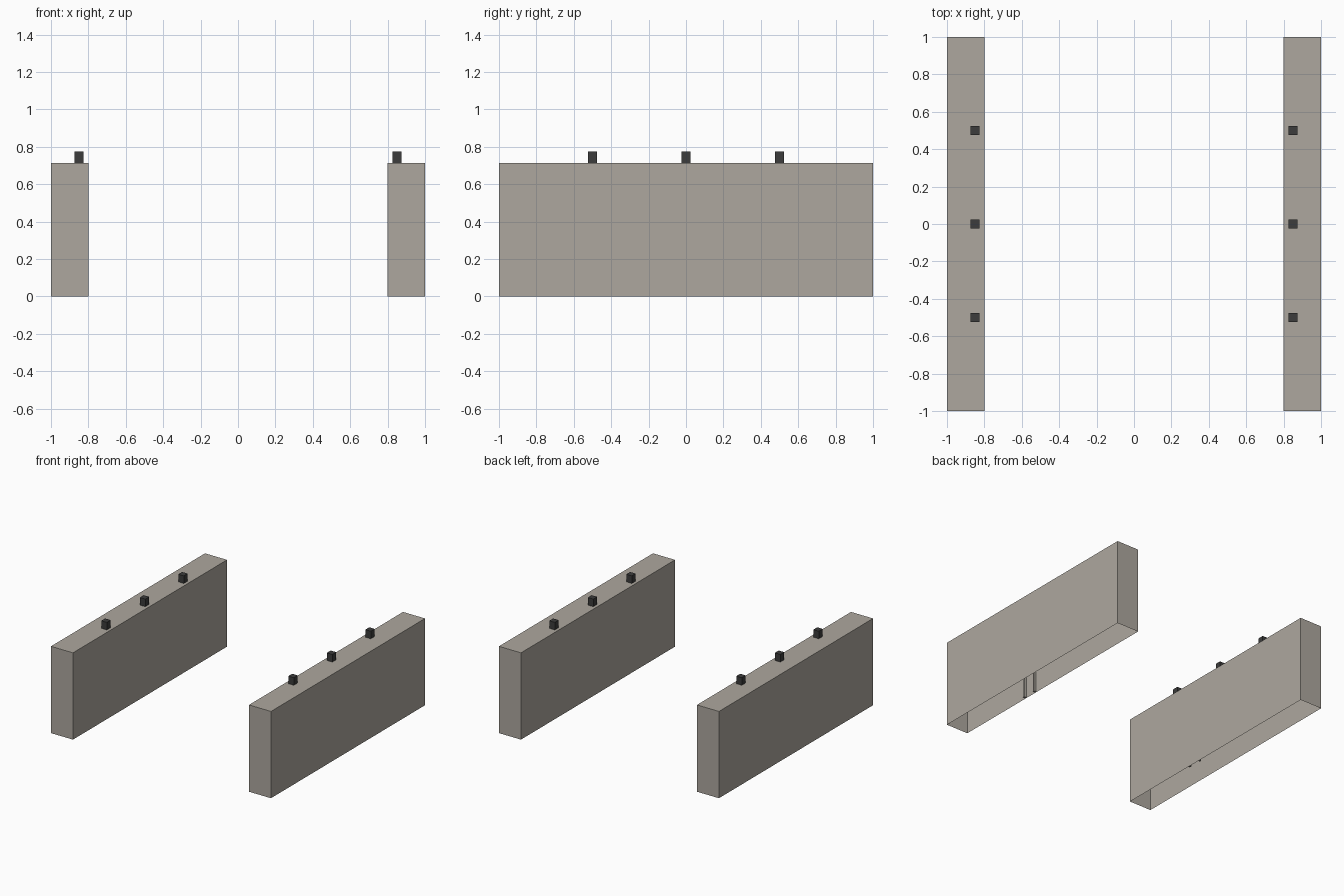
import bpy
import bmesh

cube = bpy.data.objects.get("Cube")
if cube:
    bpy.data.objects.remove(cube, do_unlink=True)


def make_material(name, color):
    mat = bpy.data.materials.new(name)
    mat.use_nodes = True
    mat.diffuse_color = (*color, 1)
    mat.node_tree.nodes["Principled BSDF"].inputs["Base Color"].default_value = (*color, 1)
    return mat


stone = make_material("warm grey stone", (0.42, 0.39, 0.345))
iron = make_material("dark iron", (0.045, 0.045, 0.045))


def make_box(name, center, size, mat, open_bottom=False):
    bm = bmesh.new()
    bmesh.ops.create_cube(bm, size=1)
    if open_bottom:
        bottom = [f for f in bm.faces if f.normal.z < -0.5]
        bmesh.ops.delete(bm, geom=bottom, context='FACES_ONLY')
    bmesh.ops.scale(bm, vec=size, verts=bm.verts)
    mesh = bpy.data.meshes.new(name)
    bm.to_mesh(mesh)
    bm.free()
    mesh.materials.append(mat)
    obj = bpy.data.objects.new(name, mesh)
    obj.location = center
    bpy.context.collection.objects.link(obj)
    return obj


WALL_H = 0.713
POST_H = 0.062

for side, sx in (("left", 1), ("right", -1)):
    # Hollow wall, open underneath
    make_box(f"{side}_wall", (sx * 0.9, 0, WALL_H / 2), (0.2, 2, WALL_H), stone, True)

    # Short posts along the top
    for label, y in (("front", -0.5), ("middle", 0), ("back", 0.5)):
        make_box(f"{side}_{label}_post", (sx * 0.85, y, WALL_H + POST_H / 2),
                 (0.05, 0.05, POST_H), iron)

    # Slim ribs on the inside of the inner face
    for label, y in (("front", -0.315), ("back", -0.2)):
        make_box(f"{side}_{label}_rib", (sx * 0.811, y, WALL_H / 2),
                 (0.02, 0.015, WALL_H - 0.01), stone)
